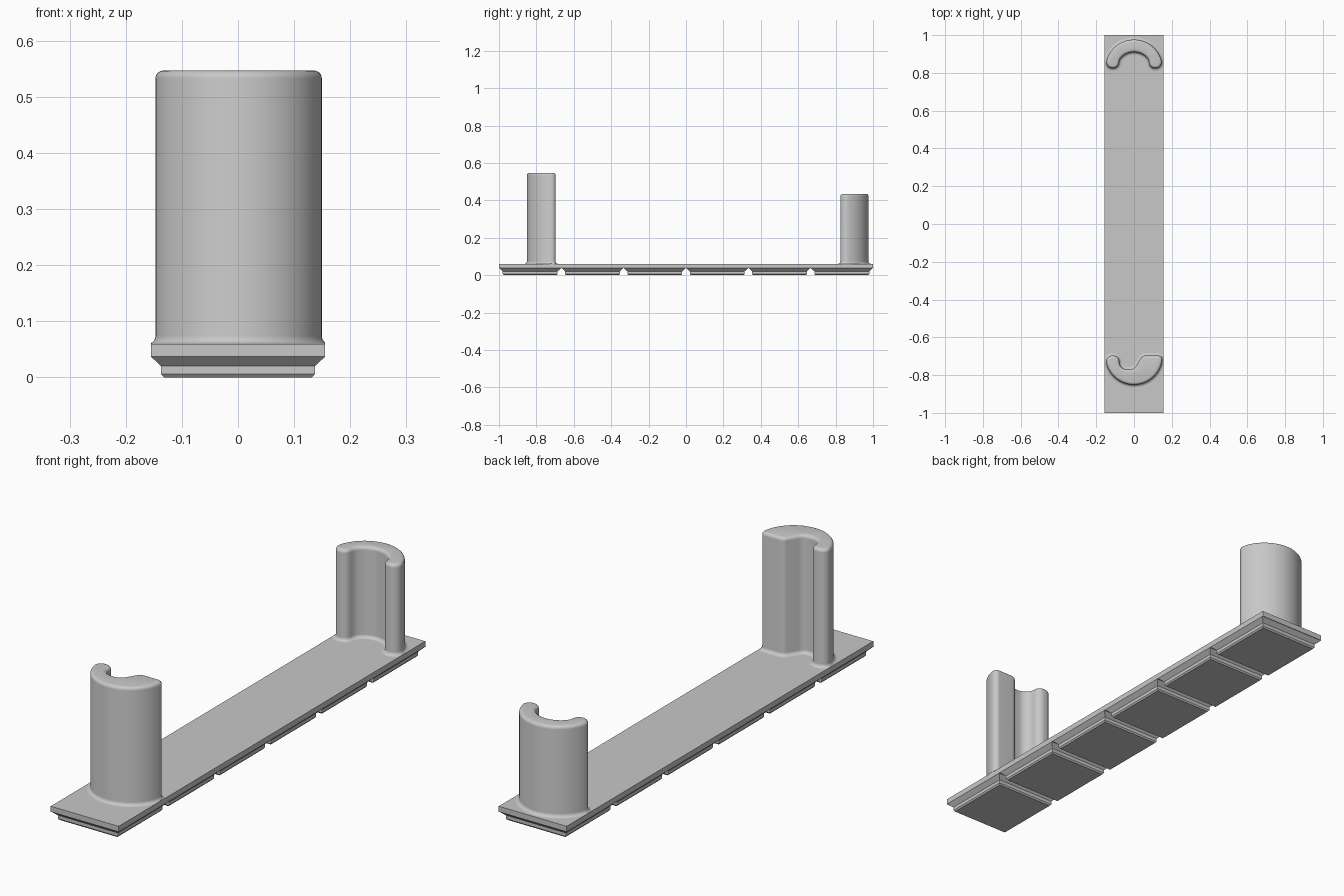
import bpy, bmesh
from math import cos, sin, tan, pi, radians
from mathutils import Vector

if "Cube" in bpy.data.objects:
    bpy.data.objects.remove(bpy.data.objects["Cube"])

grey = bpy.data.materials.new("light grey")
grey.use_nodes = True
colour = (0.58, 0.58, 0.58, 1)
grey.diffuse_color = colour
grey.node_tree.nodes["Principled BSDF"].inputs["Base Color"].default_value = colour

HALF_W = 0.155      # half width of the plate
PLATE_LOW, PLATE_TOP = 0.037, 0.06


def loft(name, rings, cap_low=True, cap_top=True):
    """Skin a stack of equal-length rings of 3D points, listed bottom to top."""
    bm = bmesh.new()
    rows = [[bm.verts.new(p) for p in ring] for ring in rings]
    n = len(rows[0])
    for low, top in zip(rows, rows[1:]):
        for i in range(n):
            j = (i + 1) % n
            bm.faces.new((low[i], low[j], top[j], top[i]))
    if cap_low:
        bm.faces.new(rows[0][::-1])
    if cap_top:
        bm.faces.new(rows[-1])
    mesh = bpy.data.meshes.new(name)
    bm.to_mesh(mesh)
    bm.free()
    mesh.materials.append(grey)
    obj = bpy.data.objects.new(name, mesh)
    bpy.context.collection.objects.link(obj)
    return obj


def rectangle(hx, hy, z, cy=0):
    return [(sx * hx, cy + sy * hy, z) for sx, sy in ((-1, -1), (1, -1), (1, 1), (-1, 1))]


def arc(cx, cy, rx, ry, start, end, steps):
    """Points on an ellipse, each with corner radius zero."""
    angles = [radians(start + (end - start) * i / steps) for i in range(steps + 1)]
    return [(cx + rx * cos(a), cy + ry * sin(a), 0) for a in angles]


def round_corners(corners, steps=8):
    """Replace each (x, y, radius) corner by a tangent arc."""
    out = []
    for i, (x, y, r) in enumerate(corners):
        p = Vector((x, y))
        if r == 0:
            out.append(p)
            continue
        a = (Vector(corners[i - 1][:2]) - p).normalized()
        b = (Vector(corners[(i + 1) % len(corners)][:2]) - p).normalized()
        half = a.angle(b) / 2
        centre = p + (a + b).normalized() * (r / sin(half))
        start = (p + a * (r / tan(half)) - centre).normalized()
        end = (p + b * (r / tan(half)) - centre).normalized()
        out += [centre + start.lerp(end, k / steps).normalized() * r for k in range(steps + 1)]
    return out


def offset(points, d, z):
    """Move a counter-clockwise outline outward by d, kept within the plate."""
    ring = []
    for i, p in enumerate(points):
        t1 = (p - points[i - 1]).normalized()
        t2 = (points[(i + 1) % len(points)] - p).normalized()
        t = (t1 + t2).normalized()
        q = p + Vector((t.y, -t.x)) * d
        ring.append((max(-HALF_W, min(HALF_W, q.x)), q.y, z))
    return ring


def post(name, corners, top, fillet=0.014, crown=0.014, steps=5):
    """Upright wall with a flared foot and a rounded top edge."""
    outline = round_corners(corners)
    turns = [k / steps * pi / 2 for k in range(steps + 1)]
    layers = [(fillet * (1 - sin(a)), PLATE_TOP + fillet * (1 - cos(a))) for a in turns]
    layers += [(-crown * (1 - cos(a)), top - crown * (1 - sin(a))) for a in turns]
    obj = loft(name, [offset(outline, d, z) for d, z in layers], cap_low=False)
    bpy.ops.object.select_all(action="DESELECT")
    obj.select_set(True)
    bpy.context.view_layer.objects.active = obj
    bpy.ops.object.shade_smooth_by_angle(angle=radians(35))


# Long flat plate
loft("base_plate", [rectangle(HALF_W, 1, z) for z in (PLATE_LOW, PLATE_TOP)])

# Six stepped feet under the plate
CELLS = 6
foot_steps = [(0.023, 0), (0.018, 0.006), (0.018, 0.02), (0, PLATE_LOW)]
for i in range(CELLS):
    cy = -1 + (2 * i + 1) / CELLS
    loft(f"foot_{i + 1}",
         [rectangle(HALF_W - d, 0.1645 - d, z, cy) for d, z in foot_steps],
         cap_top=False)

# Tall front post: half round with a narrow off-centre hollow
R = 0.151
post("front_post",
     [(-R, -0.697, 0.03)]
     + arc(0, -0.7, R, R, 195, 350, 36)
     + [(R, -0.697, 0.02), (0.045, -0.697, 0.03), (0, -0.77, 0.04),
        (-0.078, -0.77, 0.04), (-0.078, -0.697, 0.03)],
     0.547)

# Shorter rear post: crescent open towards the front
post("rear_post",
     [(R, 0.825, 0.032)]
     + arc(0, 0.825, R, R, 15, 165, 36)
     + [(-R, 0.825, 0.032), (-0.086, 0.825, 0.03)]
     + arc(0, 0.83, 0.088, 0.08, 150, 30, 20)
     + [(0.086, 0.825, 0.03)],
     0.435)
